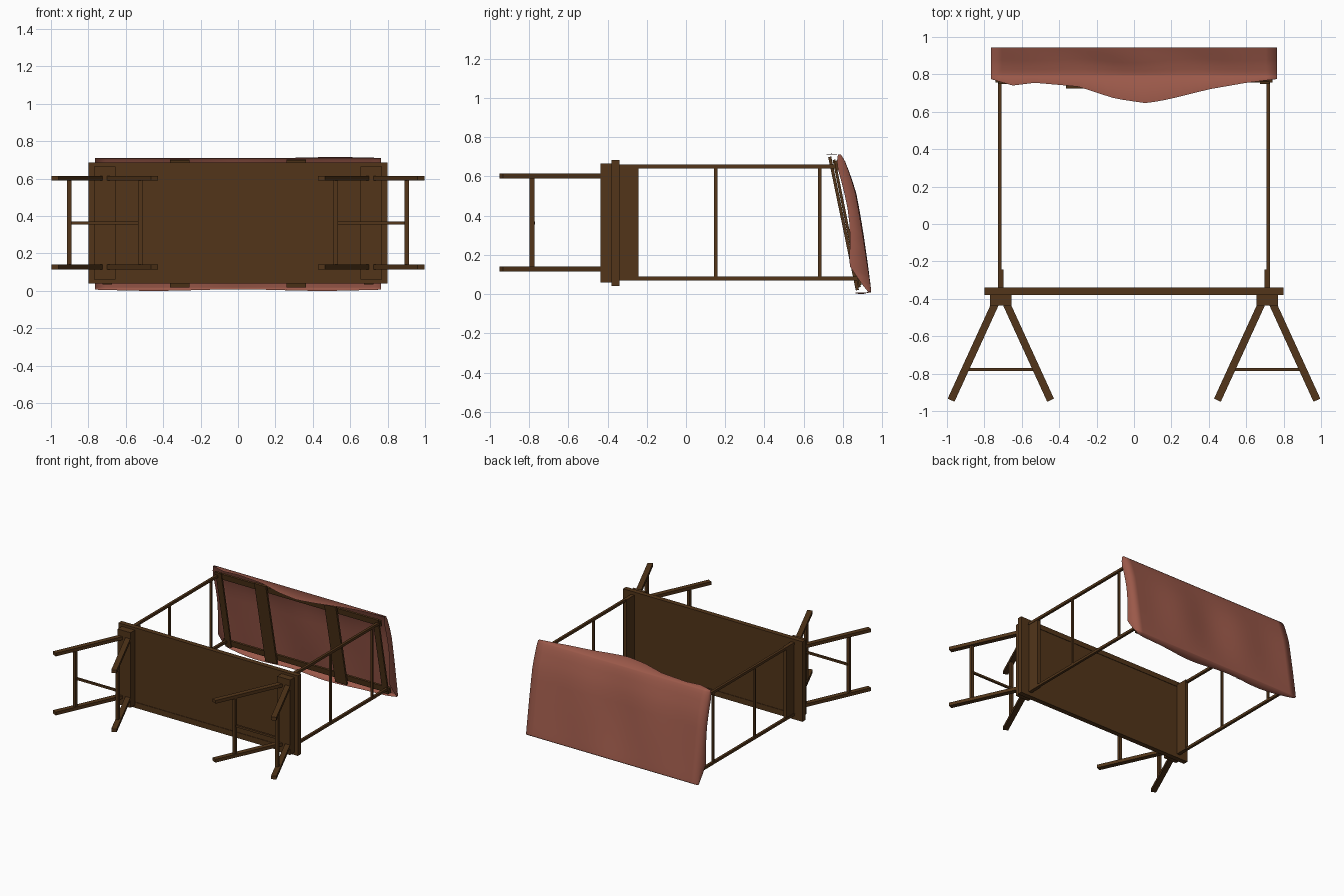
import bpy, bmesh, math
from mathutils import Vector, Matrix

if "Cube" in bpy.data.objects:
    bpy.data.objects.remove(bpy.data.objects["Cube"])


def material(name, rgb):
    m = bpy.data.materials.new(name)
    m.diffuse_color = (*rgb, 1)
    m.use_nodes = True
    m.node_tree.nodes["Principled BSDF"].inputs["Base Color"].default_value = m.diffuse_color
    return m


wood = material("wood", (0.085, 0.036, 0.010))
cloth = material("cloth", (0.33, 0.10, 0.068))


def add(name, bm, mat):
    me = bpy.data.meshes.new(name)
    bmesh.ops.recalc_face_normals(bm, faces=bm.faces)
    bm.to_mesh(me)
    bm.free()
    me.materials.append(mat)
    ob = bpy.data.objects.new(name, me)
    bpy.context.collection.objects.link(ob)
    return ob


def beam(name, p, q, w, d, side=(1, 0, 0)):
    """Square-cut bar from p to q: w wide along side, d deep across it."""
    p, q = Vector(p), Vector(q)
    ax = (q - p).normalized()
    sx = Vector(side)
    sx = (sx - ax * sx.dot(ax)).normalized()
    sy = ax.cross(sx)
    m = Matrix((sx * w, sy * d, q - p)).transposed().to_4x4()
    m.translation = (p + q) / 2
    bm = bmesh.new()
    bmesh.ops.create_cube(bm, size=1, matrix=m)
    return add(name, bm, wood)


def box(name, x0, x1, y0, y1, z0, z1):
    return beam(name, ((x0 + x1) / 2, (y0 + y1) / 2, z0),
                ((x0 + x1) / 2, (y0 + y1) / 2, z1), x1 - x0, y1 - y0)


# table top: frame with a slightly sunk panel
box("table_panel", -0.735, 0.735, -0.376, -0.344, 0.085, 0.645)
box("table_rail_low", -0.80, 0.80, -0.38, -0.34, 0.04, 0.085)
box("table_rail_high", -0.80, 0.80, -0.38, -0.34, 0.645, 0.685)
for s, tag in ((-1, "left"), (1, "right")):
    box("table_end_" + tag, *sorted((s * 0.735, s * 0.80)), -0.38, -0.34, 0.085, 0.645)

    # trestle: top beam, splayed legs, stretchers
    cx = s * 0.712
    box("trestle_top_" + tag, cx - 0.058, cx + 0.058, -0.435, -0.38, 0.06, 0.665)
    for k in (-1, 1):
        for z in (0.127, 0.602):
            beam("trestle_leg_" + tag, (cx + k * 0.018, -0.40, z),
                 (cx + k * 0.266, -0.942, z), 0.04, 0.026)
        x = cx + k * 0.19
        box("leg_stretcher_" + tag, x - 0.012, x + 0.012, -0.798, -0.774, 0.127, 0.602)
    box("cross_stretcher_" + tag, cx - 0.19, cx + 0.19, -0.785, -0.769, 0.355, 0.371)

    # side board and ladder-like posts
    box("side_board_" + tag, cx - 0.013, cx + 0.013, -0.34, -0.242, 0.07, 0.66)
    for z, top in ((0.08, 0.872), (0.65, 0.76)):
        box("post_" + tag, s * 0.718 - 0.01, s * 0.718 + 0.01, -0.34, top, z - 0.01, z + 0.01)
    for y in (0.152, 0.682):
        box("post_rung_" + tag, s * 0.718 - 0.008, s * 0.718 + 0.008, y - 0.008, y + 0.008, 0.08, 0.65)

    # roof side bar and wide roof plank
    beam("roof_side_bar_" + tag, (s * 0.70, 0.885, 0.035), (s * 0.70, 0.755, 0.685), 0.05, 0.014)
    beam("roof_plank_" + tag, (s * 0.312, 0.874, 0.02), (s * 0.312, 0.733, 0.70), 0.104, 0.016)

# long roof bars
for tag, y, z in (("low", 0.884, 0.07), ("high", 0.768, 0.655)):
    beam("roof_long_bar_" + tag, (-0.74, y, z), (0.74, y, z), 0.014, 0.05, (0, 0.98, 0.2))


# cloth canopy: sloping sheet with hanging hems on all four sides
def interp(pts, x):
    for (a, fa), (b, fb) in zip(pts, pts[1:]):
        if x <= b:
            t = max(0, (x - a) / (b - a))
            return fa + (fb - fa) * t
    return pts[-1][1]


HEM = [(-0.765, 0.775), (-0.65, 0.74), (-0.53, 0.755), (-0.3, 0.735), (-0.1, 0.67),
       (0.07, 0.645), (0.2, 0.67), (0.4, 0.72), (0.6, 0.755), (0.765, 0.775)]
PROFILE = [(0.01, 0.945), (0.03, 0.943), (0.15, 0.925), (0.30, 0.902), (0.42, 0.882),
           (0.53, 0.862), (0.62, 0.832), (0.69, 0.806), (0.711, 0.79)]
SIDE = [(0.01, 0.93), (0.06, 0.89), (0.15, 0.83), (0.25, 0.838), (0.40, 0.832),
        (0.55, 0.80), (0.66, 0.768), (0.711, 0.775)]
HALF, NU, NV = 0.765, 28, 16


def canopy_point(i, j):
    """Columns 0 and NU are side hems; rows 0 and NV are back and front hems."""
    u = min(max((i - 1) / (NU - 2), 0), 1)
    v = min(max((j - 1) / (NV - 2), 0), 1)
    x = HALF * (2 * u - 1)
    v = 0.5 - 0.5 * math.cos(math.pi * v)
    z = 0.01 + 0.701 * v
    corner = i in (0, NU) and j in (0, NV)
    if i in (0, NU) or corner:
        return Vector((x, interp(SIDE, z), z))
    if j == NV:
        return Vector((x, interp(HEM, x), 0.711 + 0.005 * math.exp(-((x - 0.52) / 0.15) ** 2)))
    if j == 0:
        edge = math.sin(math.pi * u) ** 0.5 if 0 < u < 1 else 0
        return Vector((x, 0.93 - edge * (0.055 + 0.015 * math.sin(9 * x)), 0.004 + 0.004 * math.cos(7 * x)))
    fade = math.sin(math.pi * u) * math.sin(math.pi * v)
    y = interp(PROFILE, z) - 0.012 * fade * (0.5 + math.cos(10 * x))
    return Vector((x, y, z))


bm = bmesh.new()
grid = [[bm.verts.new(canopy_point(i, j)) for j in range(NV + 1)] for i in range(NU + 1)]
for i in range(NU):
    for j in range(NV):
        if i in (0, NU - 1) and j in (0, NV - 1):
            continue
        bm.faces.new((grid[i][j], grid[i + 1][j], grid[i + 1][j + 1], grid[i][j + 1]))
bmesh.ops.remove_doubles(bm, verts=bm.verts, dist=0.0008)
bmesh.ops.delete(bm, geom=[v for v in bm.verts if not v.link_faces], context='VERTS')
for f in bm.faces:
    f.smooth = True
canopy = add("canopy_cloth", bm, cloth)
